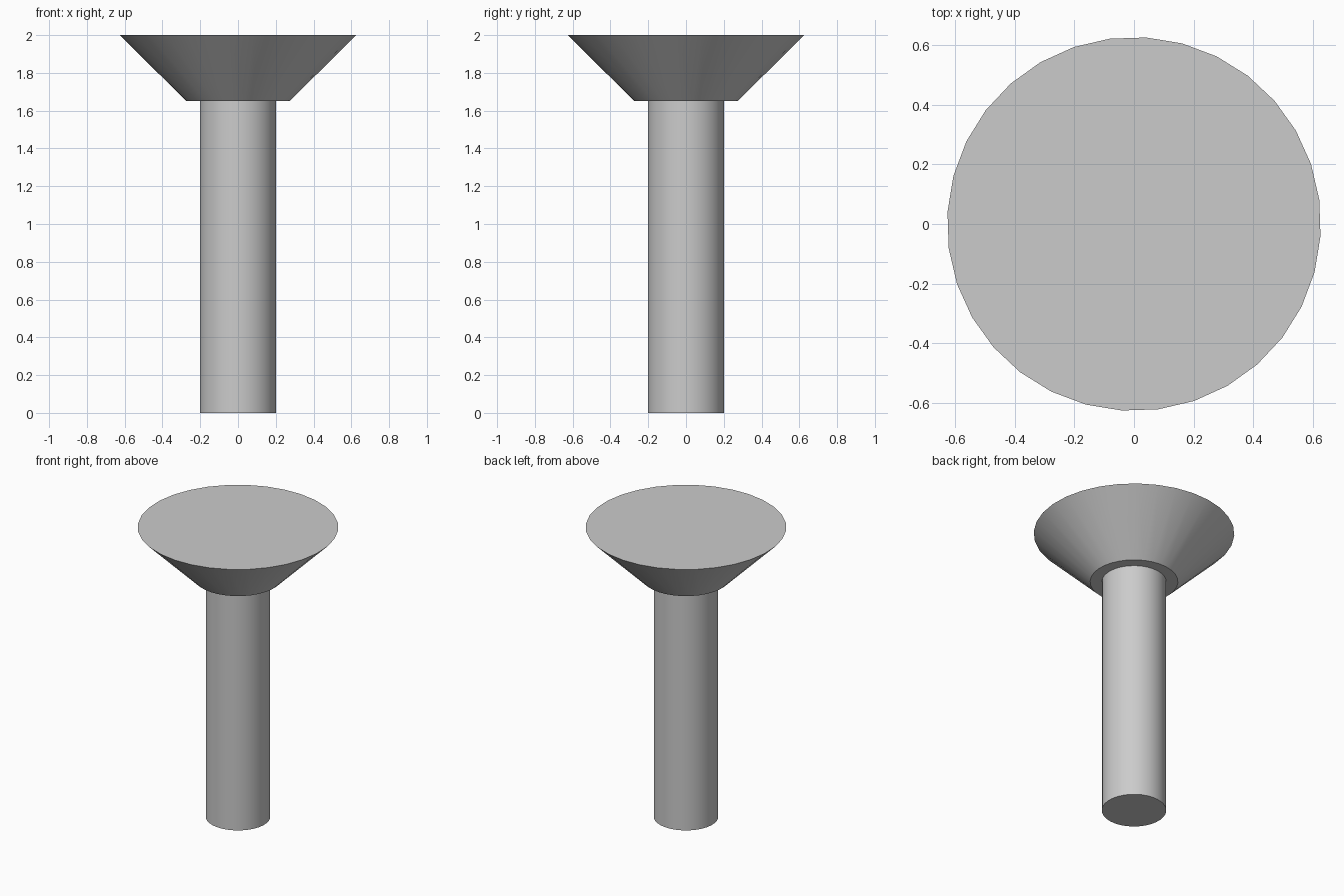
import bpy
from math import radians

SIDES = 32
TURN = radians(7.5)

cube = bpy.data.objects.get("Cube")
if cube:
    bpy.data.objects.remove(cube, do_unlink=True)

# Single plain grey finish
GREY = (0.6, 0.6, 0.6, 1.0)
grey = bpy.data.materials.new("plain_grey")
grey.use_nodes = True
grey.diffuse_color = GREY
grey.node_tree.nodes["Principled BSDF"].inputs["Base Color"].default_value = GREY


def add_round(name, r_bottom, r_top, z_bottom, z_top):
    """Capped cone or cylinder standing between two heights."""
    bpy.ops.mesh.primitive_cone_add(
        vertices=SIDES, radius1=r_bottom, radius2=r_top,
        depth=z_top - z_bottom, location=(0, 0, (z_bottom + z_top) / 2),
        rotation=(0, 0, TURN))
    part = bpy.context.object
    part.name = name
    part.data.materials.append(grey)
    bpy.ops.object.shade_smooth_by_angle(angle=radians(30))
    return part


# Straight shaft
add_round("shaft", 0.202, 0.202, 0.0, 1.652)

# Flared countersunk head with a flat top
add_round("head", 0.275, 0.628, 1.652, 2.0)
